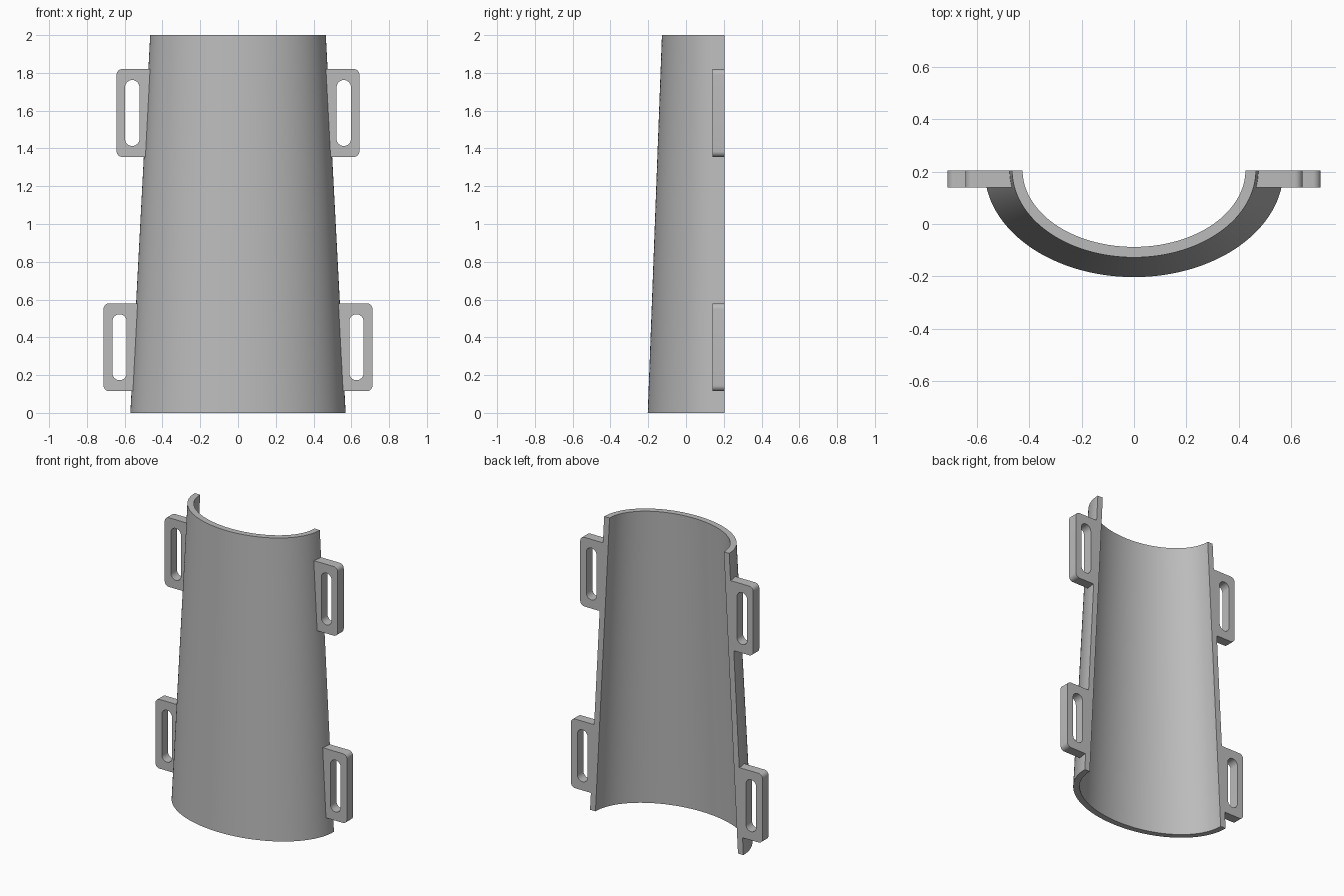
import bpy, bmesh
from math import sin, cos, pi, radians
from mathutils import Vector

cube = bpy.data.objects.get("Cube")
if cube:
    bpy.data.objects.remove(cube)

BACK_Y = 0.205      # flat plane of the open side
HEIGHT = 2.0
WALL = 0.04
TAB_DEPTH = 0.065

grey = bpy.data.materials.new("plain grey")
grey.use_nodes = True
colour = (0.5, 0.5, 0.5, 1)
grey.diffuse_color = colour
grey.node_tree.nodes["Principled BSDF"].inputs["Base Color"].default_value = colour


def finish(bm, name):
    """Turn a bmesh into a shaded, coloured object."""
    bmesh.ops.recalc_face_normals(bm, faces=bm.faces)
    mesh = bpy.data.meshes.new(name)
    bm.to_mesh(mesh)
    bm.free()
    mesh.materials.append(grey)
    obj = bpy.data.objects.new(name, mesh)
    bpy.context.collection.objects.link(obj)
    bpy.ops.object.select_all(action="DESELECT")
    obj.select_set(True)
    bpy.context.view_layer.objects.active = obj
    bpy.ops.object.shade_smooth_by_angle(angle=radians(30))
    return obj


def half_width(z):
    return 0.57 + (0.465 - 0.57) * z / HEIGHT


def half_ellipse(z, inset, steps=64):
    """Front half of the elliptical section at height z."""
    a = half_width(z) - inset
    b = half_width(z) * 0.715 - inset
    return [Vector((-a * cos(pi * i / steps), BACK_Y - b * sin(pi * i / steps), z))
            for i in range(steps + 1)]


def arc(x, z, r, start, end, steps=8):
    """Arc in the x-z plane, angles in degrees."""
    angles = [radians(start + (end - start) * i / steps) for i in range(steps + 1)]
    return [Vector((x + r * cos(t), BACK_Y, z + r * sin(t))) for t in angles]


# Tapered half shell: closed wall section lofted from bottom to top
bm = bmesh.new()
rings = []
for z in (0, HEIGHT):
    section = half_ellipse(z, 0) + half_ellipse(z, WALL)[::-1]
    rings.append([bm.verts.new(p) for p in section])
low, high = rings
count = len(low)
for i in range(count):
    j = (i + 1) % count
    bm.faces.new((low[i], low[j], high[j], high[i]))
for ring in rings:
    for i in range(count // 2 - 1):
        bm.faces.new((ring[i], ring[i + 1], ring[-2 - i], ring[-1 - i]))
finish(bm, "tapered_half_shell")


# Slotted strap tabs: rounded outline with a slot, extruded forward
def strap_tab(name, side, z0, z1, outer_x, slot_x):
    r, slot_r = 0.03, 0.038
    outline = [Vector((half_width(z0) - WALL / 2, BACK_Y, z0))]
    outline += arc(outer_x - r, z0 + r, r, -90, 0)
    outline += arc(outer_x - r, z1 - r, r, 0, 90)
    outline.append(Vector((half_width(z1) - WALL / 2, BACK_Y, z1)))
    inset = 0.058 + slot_r
    slot = arc(slot_x, z1 - inset, slot_r, 0, 180, 16)
    slot += arc(slot_x, z0 + inset, slot_r, 180, 360, 16)

    bm = bmesh.new()
    edges = []
    for loop in (outline, slot):
        verts = [bm.verts.new((side * p.x, p.y, p.z)) for p in loop]
        edges += [bm.edges.new((verts[i - 1], verts[i])) for i in range(len(verts))]
    bmesh.ops.triangle_fill(bm, edges=edges, use_beauty=True)
    extruded = bmesh.ops.extrude_face_region(bm, geom=bm.faces[:], use_keep_orig=True)
    moved = [v for v in extruded["geom"] if isinstance(v, bmesh.types.BMVert)]
    bmesh.ops.translate(bm, verts=moved, vec=(0, -TAB_DEPTH, 0))
    finish(bm, name)


for side_name, side in (("left", 1), ("right", -1)):
    strap_tab("upper_tab_" + side_name, side, 1.355, 1.82, 0.643, 0.56)
    strap_tab("lower_tab_" + side_name, side, 0.115, 0.58, 0.712, 0.627)
